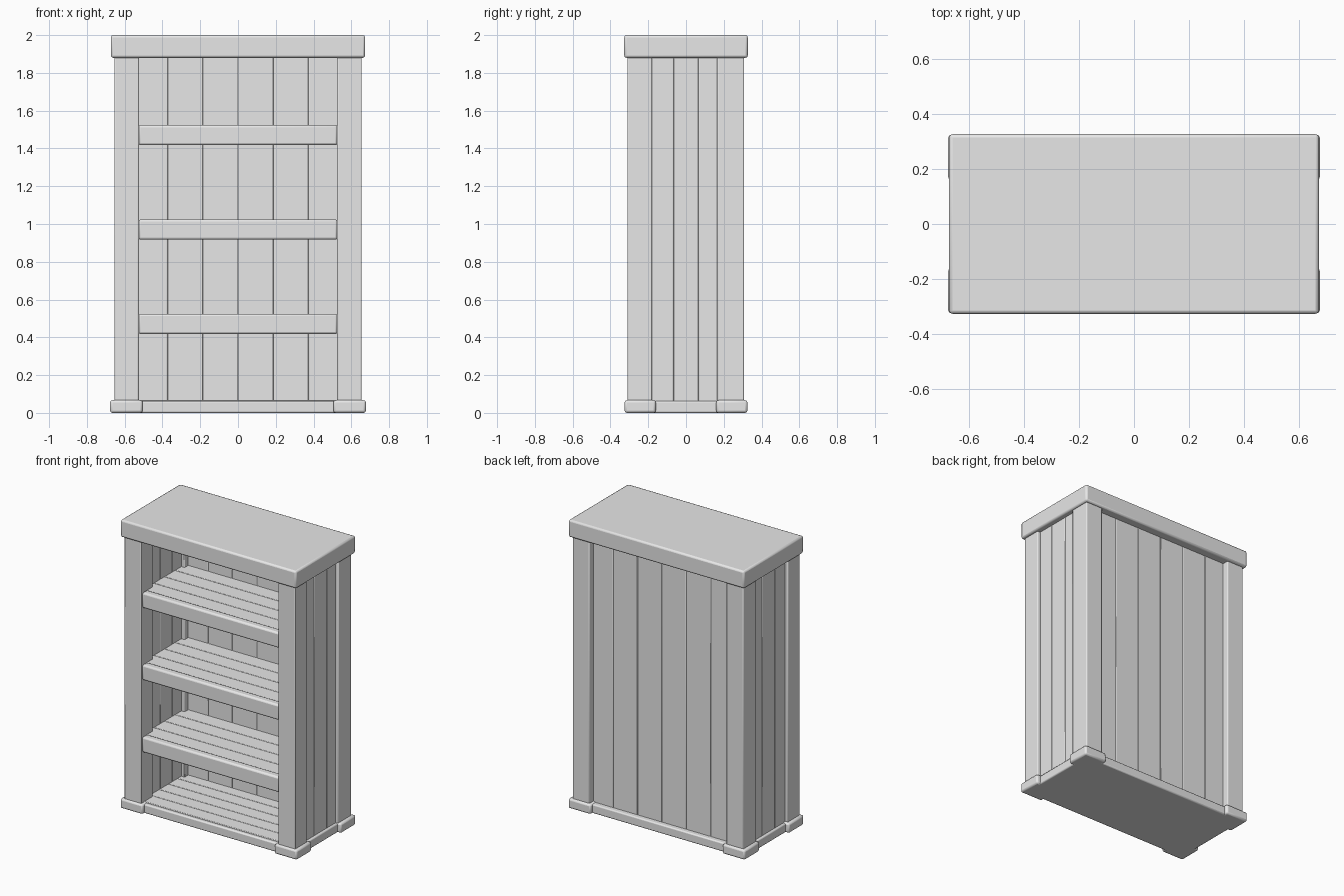
import bpy
import bmesh
from mathutils import Vector

cube = bpy.data.objects.get("Cube")
if cube:
    bpy.data.objects.remove(cube, do_unlink=True)

grey = bpy.data.materials.new("plain_grey")
grey.use_nodes = True
grey.diffuse_color = (0.8, 0.8, 0.8, 1)
grey.node_tree.nodes["Principled BSDF"].inputs["Base Color"].default_value = (0.8, 0.8, 0.8, 1)


def add_box(bm, lo, hi):
    lo, hi = Vector(lo), Vector(hi)
    verts = bmesh.ops.create_cube(bm, size=1)["verts"]
    bmesh.ops.scale(bm, vec=hi - lo, verts=verts)
    bmesh.ops.translate(bm, vec=(lo + hi) / 2, verts=verts)


def finish(name, bm, bevel):
    mesh = bpy.data.meshes.new(name)
    bm.to_mesh(mesh)
    bm.free()
    obj = bpy.data.objects.new(name, mesh)
    bpy.context.collection.objects.link(obj)
    mesh.materials.append(grey)
    mod = obj.modifiers.new("rounded_edges", "BEVEL")
    mod.width = bevel
    mod.segments = 2
    bpy.ops.object.select_all(action="DESELECT")
    obj.select_set(True)
    bpy.context.view_layer.objects.active = obj
    bpy.ops.object.shade_smooth_by_angle()
    return obj


def box(name, lo, hi, bevel=0.01):
    bm = bmesh.new()
    add_box(bm, lo, hi)
    return finish(name, bm, bevel)


def planks(name, lo, hi, axis, count, bevel=0.004):
    """A panel split along one axis into boards with eased edges."""
    bm = bmesh.new()
    step = (hi[axis] - lo[axis]) / count
    for i in range(count):
        a, b = list(lo), list(hi)
        a[axis] = lo[axis] + i * step
        b[axis] = a[axis] + step
        add_box(bm, a, b)
    return finish(name, bm, bevel)


# Top slab and plinth
box("top_slab", (-0.673, -0.327, 1.88), (0.673, 0.327, 2), 0.012)
box("plinth", (-0.65, -0.3, 0), (0.65, 0.3, 0.062), 0.008)

# Corner posts with square feet
for side, sx in (("right", -1), ("left", 1)):
    for end, inner, outer in (("front", -0.18, -0.31), ("back", 0.165, 0.308)):
        xs = sorted((sx * 0.525, sx * 0.655))
        ys = sorted((inner, outer))
        box(f"{end}_{side}_post", (xs[0], ys[0], 0.03), (xs[1], ys[1], 1.89), 0.006)
        xs = sorted((sx * 0.505, sx * 0.677))
        ys = sorted((0.16 if inner > 0 else -0.16, 0.325 if inner > 0 else -0.325))
        box(f"{end}_{side}_foot", (xs[0], ys[0], 0), (xs[1], ys[1], 0.067), 0.012)

    # Planked side wall
    xs = sorted((sx * 0.55, sx * 0.633))
    planks(f"{side}_side_panel", (xs[0], -0.2, 0.04), (xs[1], 0.2, 1.89), 1, 3)

# Planked back wall
planks("back_panel", (-0.56, 0.205, 0.04), (0.56, 0.265, 1.89), 0, 6)

# Bottom boards
planks("floor_boards", (-0.56, -0.275, 0.03), (0.56, 0.225, 0.068), 1, 5)

# Planked shelves, each with a rounded front rail
for i, z in enumerate((0.42, 0.92, 1.42)):
    planks(f"shelf_boards_{i + 1}", (-0.56, -0.25, z), (0.56, 0.215, z + 0.1), 1, 4)
    box(f"shelf_front_rail_{i + 1}", (-0.527, -0.3, z - 0.003), (0.527, -0.245, z + 0.104), 0.012)
